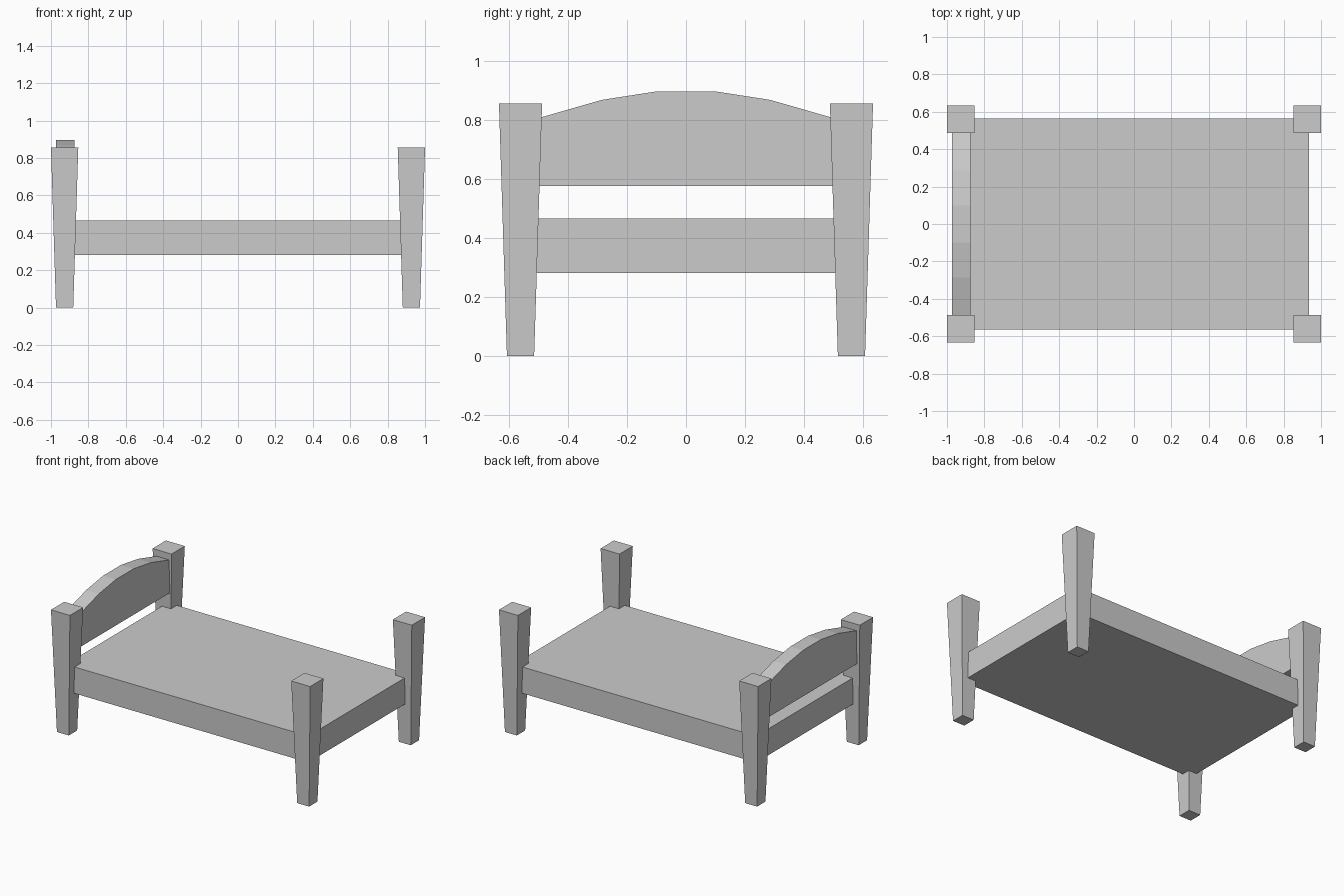
import bpy, bmesh

if "Cube" in bpy.data.objects:
    bpy.data.objects.remove(bpy.data.objects["Cube"])


def make_object(name, verts, faces):
    mesh = bpy.data.meshes.new(name)
    mesh.from_pydata(verts, [], faces)
    bm = bmesh.new()
    bm.from_mesh(mesh)
    bmesh.ops.recalc_face_normals(bm, faces=bm.faces)
    bm.to_mesh(mesh)
    bm.free()
    obj = bpy.data.objects.new(name, mesh)
    bpy.context.collection.objects.link(obj)
    return obj


def prism(name, ring_a, ring_b):
    """Closed solid between two matching outlines."""
    n = len(ring_a)
    sides = [(i, (i + 1) % n, n + (i + 1) % n, n + i) for i in range(n)]
    caps = [tuple(range(n))[::-1], tuple(range(n, 2 * n))]
    return make_object(name, ring_a + ring_b, sides + caps)


def rect(cx, cy, hx, hy, z):
    return [(cx + sx * hx, cy + sy * hy, z)
            for sx, sy in ((-1, -1), (1, -1), (1, 1), (-1, 1))]


# Bed base slab
prism("bed_base", rect(0, 0, 0.936, 0.563, 0.281), rect(0, 0, 0.936, 0.563, 0.465))

# Four tapered posts, wider at the top
for x_name, sx in (("head", -1), ("foot", 1)):
    for y_name, sy in (("front", -1), ("back", 1)):
        cx, cy = sx * 0.927, sy * 0.56
        prism(f"{x_name}_{y_name}_post",
              rect(cx, cy, 0.046, 0.046, 0), rect(cx, cy, 0.073, 0.073, 0.855))

# Arched headboard: half profile mirrored across y
half = [(0.53, 0.575), (0.53, 0.795), (0.487, 0.809), (0.285, 0.867), (0.098, 0.896)]
profile = half + [(-y, z) for y, z in reversed(half)]
prism("headboard", [(-0.972, y, z) for y, z in profile],
      [(-0.874, y, z) for y, z in profile])
